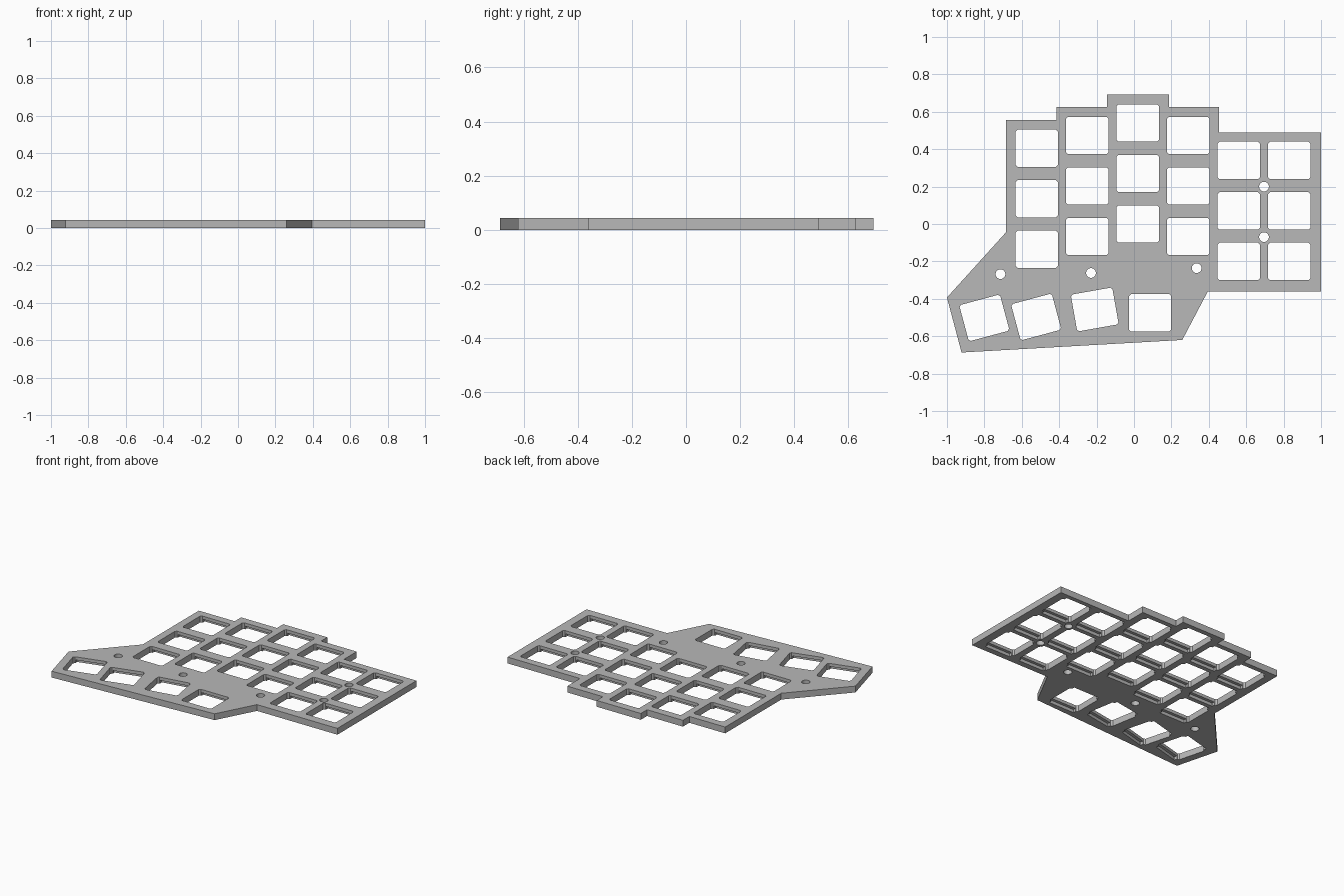
import bpy, bmesh, math
from mathutils import Matrix, Vector

cube = bpy.data.objects.get("Cube")
if cube:
    bpy.data.objects.remove(cube, do_unlink=True)

THICK = 0.043
KEY_W, KEY_H, CORNER = 0.225, 0.2, 0.01
PITCH = 0.27

grey = bpy.data.materials.new("plate grey")
grey.use_nodes = True
grey.diffuse_color = (0.48, 0.48, 0.48, 1)
grey.node_tree.nodes["Principled BSDF"].inputs["Base Color"].default_value = (0.48, 0.48, 0.48, 1)


def prism(bm, points, z0, z1, matrix=Matrix()):
    """Extrude a closed flat profile from z0 to z1."""
    low = [bm.verts.new(matrix @ Vector((x, y, z0))) for x, y in points]
    high = [bm.verts.new(matrix @ Vector((x, y, z1))) for x, y in points]
    bm.faces.new(low[::-1])
    bm.faces.new(high)
    for i in range(len(points)):
        j = (i + 1) % len(points)
        bm.faces.new((low[i], low[j], high[j], high[i]))


def make_object(name, bm):
    bmesh.ops.recalc_face_normals(bm, faces=bm.faces)
    mesh = bpy.data.meshes.new(name)
    bm.to_mesh(mesh)
    bm.free()
    mesh.materials.append(grey)
    obj = bpy.data.objects.new(name, mesh)
    bpy.context.collection.objects.link(obj)
    return obj


def rectangle(w, h, c):
    """Rectangle with small clipped corners, counter-clockwise."""
    a, b = w / 2, h / 2
    return [(a, -b + c), (a, b - c), (a - c, b), (-a + c, b),
            (-a, b - c), (-a, -b + c), (-a + c, -b), (a - c, -b)]


# Plate outline, clockwise from the upper left corner
outline = [(-0.685, 0.557), (-0.415, 0.557), (-0.415, 0.626), (-0.145, 0.626),
           (-0.145, 0.693), (0.187, 0.693), (0.187, 0.626), (0.455, 0.626),
           (0.455, 0.49), (1, 0.49), (1, -0.36), (0.395, -0.36),
           (0.258, -0.62), (-0.922, -0.687), (-1, -0.393), (-0.685, -0.045)]
bm = bmesh.new()
prism(bm, outline[::-1], 0, THICK)
plate = make_object("key_plate", bm)

# Key positions: six staggered columns of three, then the thumb keys
keys = []
for col, top in enumerate((0.405, 0.473, 0.54, 0.473, 0.34, 0.34)):
    for row in range(3):
        keys.append((-0.52 + col * PITCH, top - row * PITCH, 0))
keys += [(0.086, -0.475, 0), (-0.21, -0.457, 10), (-0.523, -0.497, 15), (-0.8, -0.502, 15)]

# Key openings and screw holes go right through
through = bmesh.new()
recess = bmesh.new()
for x, y, angle in keys:
    m = Matrix.Translation((x, y, 0)) @ Matrix.Rotation(math.radians(angle), 4, "Z")
    prism(through, rectangle(KEY_W, KEY_H, CORNER), -0.1, 0.1, m)
    # Clip recess along front and back of each opening, underside only
    prism(recess, rectangle(KEY_W - 0.03, KEY_H + 0.04, 0.001), -0.1, THICK / 2, m)

for x, y in ((0.695, 0.2), (0.695, -0.07), (0.335, -0.236), (-0.23, -0.262), (-0.714, -0.268)):
    ring = [(x + 0.026 * math.cos(t * math.tau / 32), y + 0.026 * math.sin(t * math.tau / 32))
            for t in range(32)]
    prism(through, ring, -0.1, 0.1)

# Cut the plate, then discard the cutters
cutters = [make_object("opening_cutter", through), make_object("recess_cutter", recess)]
for cutter in cutters:
    cutter.hide_render = True
    mod = plate.modifiers.new(cutter.name, "BOOLEAN")
    mod.operation = "DIFFERENCE"
    mod.solver = "EXACT"
    mod.object = cutter
bpy.context.view_layer.update()
graph = bpy.context.evaluated_depsgraph_get()
cut_mesh = bpy.data.meshes.new_from_object(plate.evaluated_get(graph))
plate.modifiers.clear()
plate.data = cut_mesh
for cutter in cutters:
    bpy.data.objects.remove(cutter, do_unlink=True)

# Smooth only the round screw holes
bpy.context.view_layer.objects.active = plate
plate.select_set(True)
bpy.ops.object.shade_smooth_by_angle(angle=math.radians(25))
